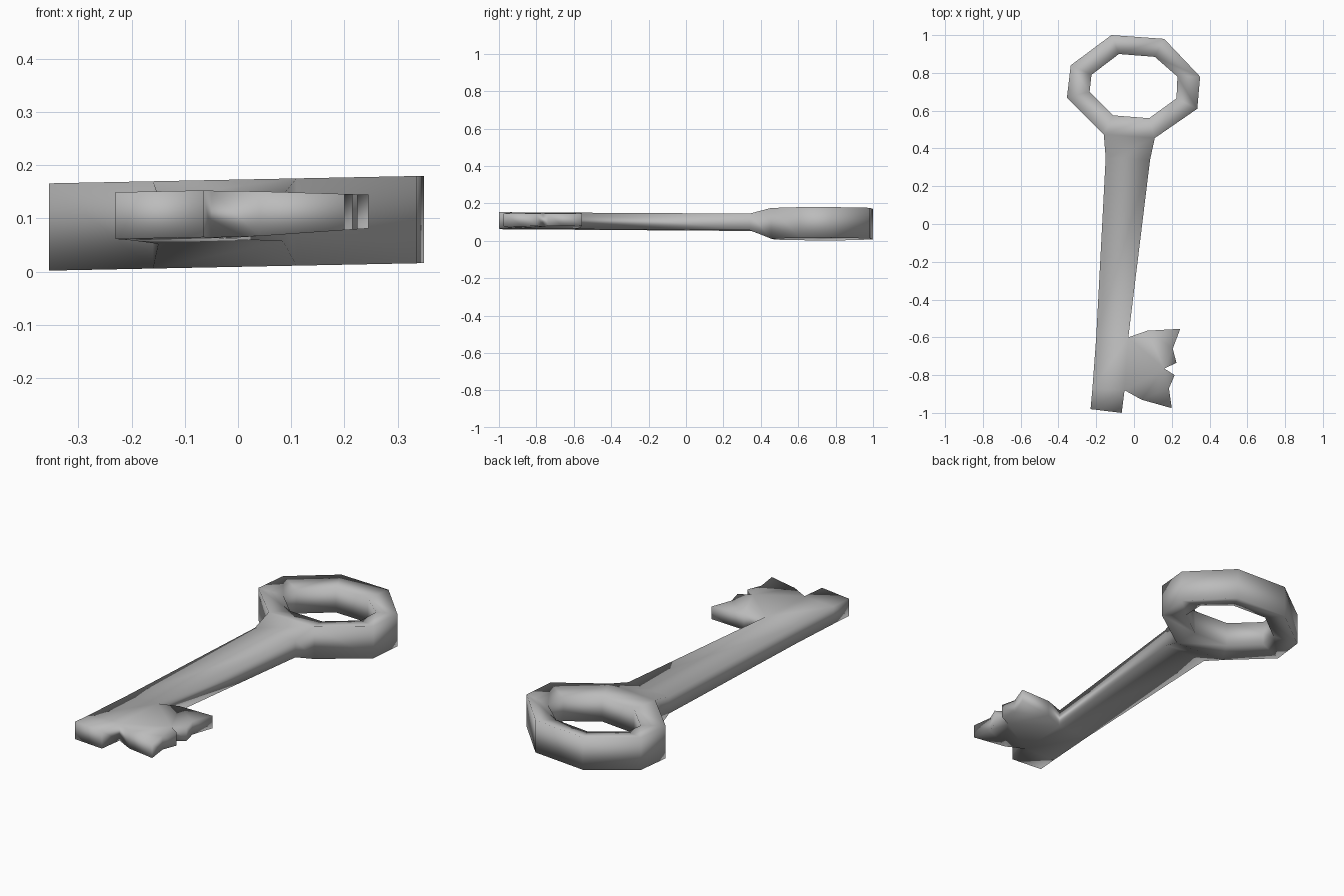
import bpy
import bmesh

default_cube = bpy.data.objects.get("Cube")
if default_cube:
    bpy.data.objects.remove(default_cube, do_unlink=True)


def make_material(name, colour):
    mat = bpy.data.materials.new(name)
    mat.use_nodes = True
    mat.diffuse_color = colour
    mat.node_tree.nodes["Principled BSDF"].inputs["Base Color"].default_value = colour
    return mat


metal = make_material("plain grey metal", (0.5, 0.5, 0.5, 1))

# Plan outlines of each part, as x and y
bow_outer = [(-.12, 1), (.16, .98), (.35, .78), (.335, .61),
             (.11, .455), (-.16, .475), (-.355, .67), (-.335, .84)]
bow_inner = [(-.08, .9), (.11, .885), (.23, .78), (.225, .665),
             (.08, .56), (-.11, .575), (-.235, .7), (-.225, .79)]
shank_left = [(-.15, .35), (-.2, -.6), (-.22, -.87), (-.23, -.98)]
shank_right = [(.085, .34), (-.03, -.6), (-.05, -.88), (-.065, -1)]
bit_edge = [(.07, -.565), (.245, -.555), (.205, -.66), (.225, -.735), (.16, -.765),
            (.215, -.8), (.185, -.87), (.2, -.975), (.04, -.93)]

bm = bmesh.new()


def column(point, centre, half):
    """A bottom and a top vertex above one plan point."""
    x, y = point
    z = centre + .02 * x
    return [bm.verts.new((x, y, z + side * half)) for side in (-1, 1)]


def slab(columns):
    """Bottom and top faces between columns given clockwise in plan."""
    bm.faces.new([c[0] for c in columns])
    bm.faces.new([c[1] for c in reversed(columns)])


outer = [column(p, .091, .082) for p in bow_outer]
inner = [column(p, .091, .062) for p in bow_inner]
left = [column(p, .102 - .008 * p[1], .044) for p in shank_left]
right = [column(p, .102 - .008 * p[1], .044) for p in shank_right]
bit = [column(p, .108, .044 - .05 * max(p[0], 0)) for p in bit_edge]

# Bow: an eight-sided ring
for i in range(len(outer)):
    j = (i + 1) % len(outer)
    slab([outer[i], outer[j], inner[j], inner[i]])

# Neck and shank: a chain of tapering blocks
left_chain = [outer[5]] + left
right_chain = [outer[4]] + right
for i in range(len(left)):
    slab([left_chain[i], right_chain[i], right_chain[i + 1], left_chain[i + 1]])

# Bit: toothed plate beside the shank
slab([right[1]] + bit + [right[2]])

# Side walls close every open edge, including the neck's join with the bow
bottom_top = {}
for low, high in outer + inner + left + right + bit:
    bottom_top[low] = high
for edge in [e for e in bm.edges if e.is_boundary and e.verts[0] in bottom_top]:
    a, b = edge.verts
    bm.faces.new([a, b, bottom_top[b], bottom_top[a]])

bmesh.ops.recalc_face_normals(bm, faces=bm.faces)
bmesh.ops.triangulate(bm, faces=[f for f in bm.faces if len(f.verts) > 4])
for face in bm.faces:
    face.smooth = True

mesh = bpy.data.meshes.new("key")
bm.to_mesh(mesh)
bm.free()
mesh.materials.append(metal)
key = bpy.data.objects.new("key", mesh)
bpy.context.collection.objects.link(key)
